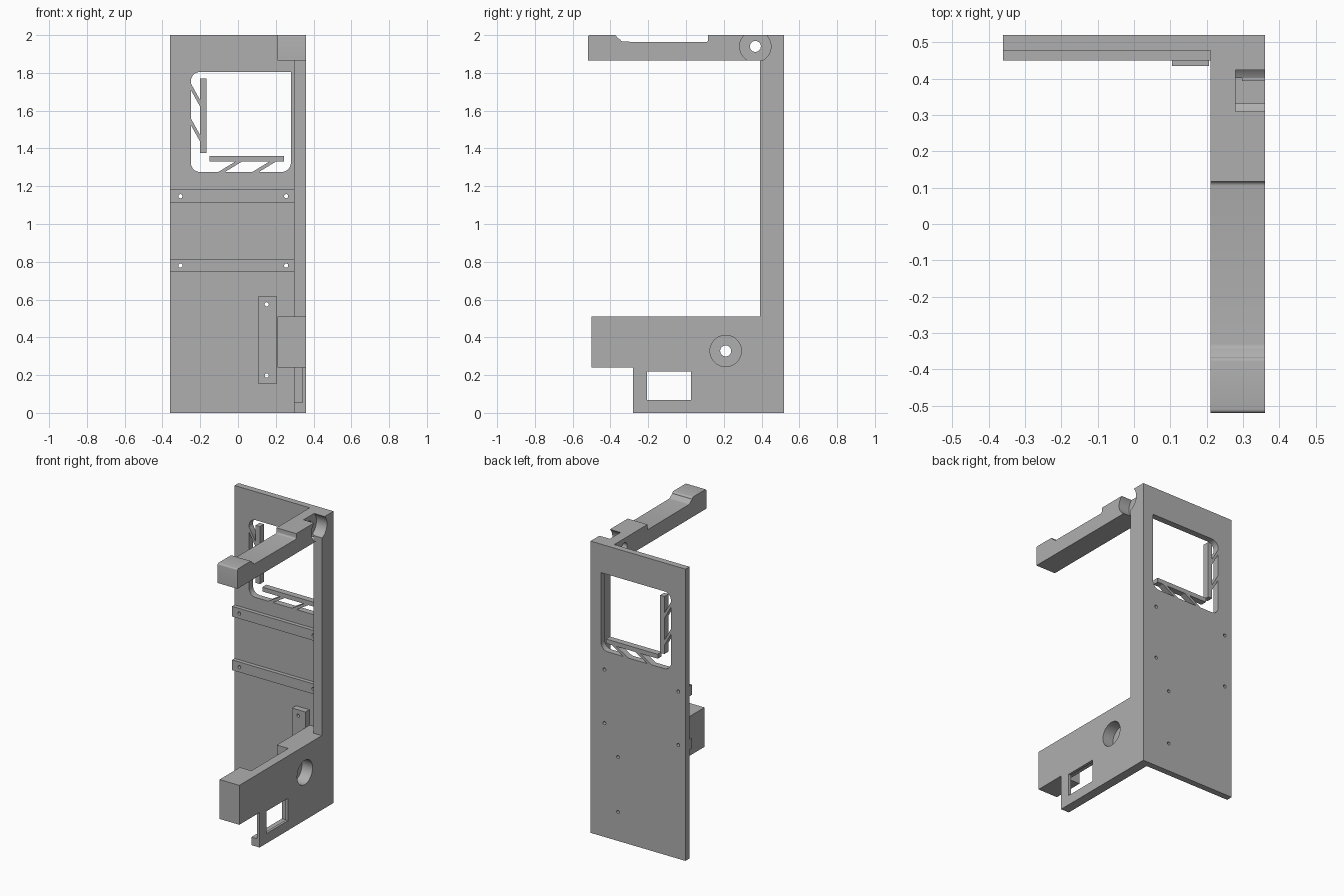
import bpy
import bmesh
import math
from mathutils import Vector

cube = bpy.data.objects.get("Cube")
if cube:
    bpy.data.objects.remove(cube, do_unlink=True)

grey = bpy.data.materials.new("plain grey")
grey.use_nodes = True
colour = (0.43, 0.43, 0.43, 1)
grey.diffuse_color = colour
grey.node_tree.nodes["Principled BSDF"].inputs["Base Color"].default_value = colour


def prism(name, points, axis, low, high):
    """Extrude a 2D outline: axis 'x' takes (y, z) points, axis 'y' takes (x, z)."""
    def place(p, d):
        return (d, p[0], p[1]) if axis == "x" else (p[0], d, p[1])
    bm = bmesh.new()
    face = bm.faces.new([bm.verts.new(place(p, low)) for p in points])
    grown = bmesh.ops.extrude_face_region(bm, geom=[face])["geom"]
    shift = Vector(place((0, 0), high - low))
    for v in grown:
        if isinstance(v, bmesh.types.BMVert):
            v.co += shift
    bmesh.ops.recalc_face_normals(bm, faces=bm.faces)
    mesh = bpy.data.meshes.new(name)
    bm.to_mesh(mesh)
    bm.free()
    mesh.materials.append(grey)
    obj = bpy.data.objects.new(name, mesh)
    bpy.context.collection.objects.link(obj)
    return obj


def rect(a0, a1, b0, b1):
    return [(a0, b0), (a1, b0), (a1, b1), (a0, b1)]


def box(name, x, y, z):
    return prism(name, rect(*x, *z), "y", *y)


def arc(cx, cz, r, start, end, steps):
    angles = [math.radians(start + (end - start) * i / steps) for i in range(steps + 1)]
    return [(cx + r * math.cos(t), cz + r * math.sin(t)) for t in angles]


def circle(cx, cz, r, steps=48):
    return arc(cx, cz, r, 0, 360, steps)[:-1]


def cut(obj, cutter):
    cutter.hide_render = True
    mod = obj.modifiers.new("cut", "BOOLEAN")
    mod.operation = "DIFFERENCE"
    mod.solver = "EXACT"
    mod.object = cutter
    select(obj)
    bpy.ops.object.modifier_apply(modifier=mod.name)
    bpy.data.objects.remove(cutter, do_unlink=True)


def select(obj):
    bpy.ops.object.select_all(action="DESELECT")
    obj.select_set(True)
    bpy.context.view_layer.objects.active = obj


LEFT, RIGHT, BACK, FACE = -0.36, 0.36, 0.52, 0.477
INNER, WALL = 0.21, 0.297
parts = []

# Back panel with the rounded window
panel = box("back_panel", (LEFT, RIGHT), (FACE, BACK), (0, 2))
opening = (arc(-0.20, 1.325, 0.05, 180, 270, 8) + arc(0.23, 1.325, 0.05, 270, 360, 8)
           + [(0.28, 1.805)] + arc(-0.20, 1.755, 0.05, 90, 180, 8))
cut(panel, prism("opening_cutter", opening, "y", 0.4, 0.6))
parts.append(panel)

# Cross rails and mounting pad, drilled together with the panel
def drill(obj, x, z):
    cut(obj, prism("drill_cutter", circle(x, z, 0.011, 20), "y", 0.3, 0.6))


for name, z in (("upper_rail", 1.147), ("lower_rail", 0.78)):
    rail = box(name, (LEFT, WALL), (0.45, FACE), (z - 0.035, z + 0.035))
    for x in (-0.305, 0.255):
        drill(rail, x, z)
        drill(panel, x, z)
    parts.append(rail)
pad = box("mounting_pad", (0.105, 0.207), (0.435, FACE), (0.155, 0.615))
for z in (0.198, 0.575):
    drill(pad, 0.152, z)
    drill(panel, 0.152, z)
parts.append(pad)

# Window guides on slanted struts
parts.append(box("upright_guide", (-0.20, -0.168), (FACE, BACK), (1.375, 1.77)))
parts.append(box("level_guide", (-0.15, 0.243), (FACE, BACK), (1.33, 1.36)))
for i, z in enumerate((1.745, 1.56)):
    outline = [(-0.25, z), (-0.25, z - 0.035), (-0.20, z - 0.125), (-0.20, z - 0.09)]
    parts.append(prism(f"upright_strut_{i + 1}", outline, "y", FACE, BACK))
for i, x in enumerate((-0.105, 0.075)):
    outline = [(x, 1.275), (x + 0.035, 1.275), (x + 0.125, 1.33), (x + 0.09, 1.33)]
    parts.append(prism(f"level_strut_{i + 1}", outline, "y", FACE, BACK))

# Corner column
parts.append(box("corner_column", (WALL, RIGHT), (0.393, FACE), (0.51, 1.865)))

# Top arm with the shallow saddle
saddle = (arc(0.105, 1.975, 0.012, 0, -90, 4)
          + arc(-0.33, 1.985, 0.02, 270, 210, 5)
          + arc(-0.378, 1.988, 0.012, 0, 90, 4))
outline = ([(-0.52, 1.865), (FACE, 1.865), (FACE, 2), (0.117, 2)] + saddle
           + arc(-0.51, 1.99, 0.01, 90, 180, 4))
top_arm = prism("top_arm", outline, "x", INNER, RIGHT)

# Lower arm: stepped side plate, thick nose and rear boss
outline = [(-0.28, 0), (FACE, 0), (FACE, 0.51), (-0.50, 0.51), (-0.50, 0.24), (-0.28, 0.24)]
plate = prism("lower_side_plate", outline, "x", WALL, RIGHT)
cut(plate, box("pocket_cutter", (0.2, 0.342), (-0.4, 0.05), (0.055, 0.24)))
cut(plate, prism("port_cutter", rect(-0.207, 0.026, 0.067, 0.22), "x", 0.2, 0.5))
nose = box("lower_arm_nose", (INNER, WALL), (-0.50, -0.28), (0.24, 0.51))
boss = box("lower_arm_boss", (INNER, WALL), (0.12, FACE), (0.24, 0.51))

# Counterbored screw holes
for targets, y, z in (((top_arm,), 0.367, 1.94), ((plate, boss), 0.21, 0.328)):
    for obj in targets:
        cut(obj, prism("bore_cutter", circle(y, z, 0.083), "x", 0.28, 0.5))
        cut(obj, prism("screw_cutter", circle(y, z, 0.029), "x", 0.1, 0.45))
parts += [top_arm, plate, nose, boss]

for obj in parts:
    select(obj)
    bpy.ops.object.shade_smooth_by_angle(angle=math.radians(30))
